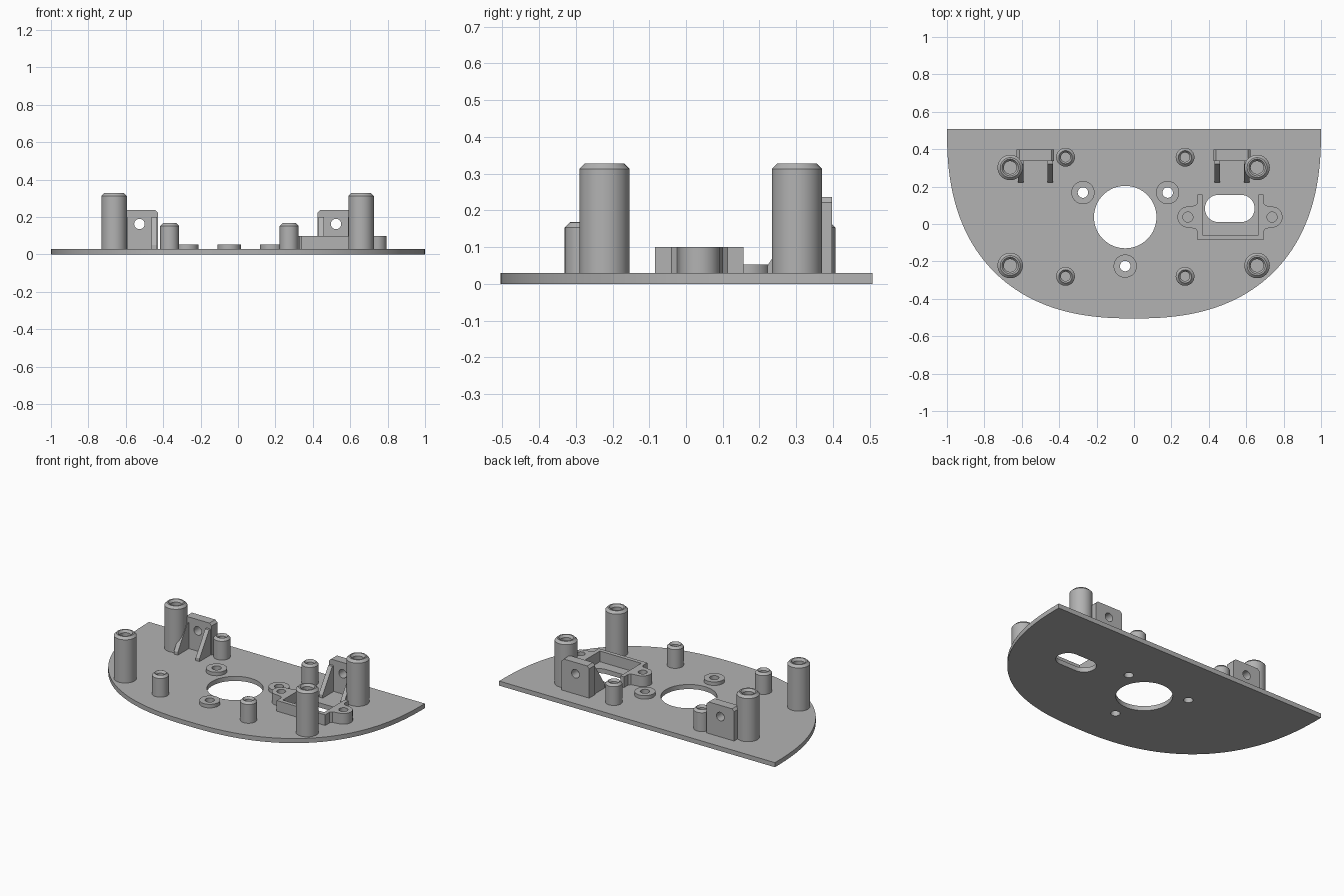
import bpy, bmesh, math
from mathutils import Matrix

cube = bpy.data.objects.get("Cube")
if cube:
    bpy.data.objects.remove(cube, do_unlink=True)

grey = bpy.data.materials.new("grey_plastic")
grey.use_nodes = True
colour = (0.45, 0.45, 0.45, 1)
grey.diffuse_color = colour
grey.node_tree.nodes["Principled BSDF"].inputs["Base Color"].default_value = colour

BASE = 0.03  # plate thickness
# Axis swaps that stand a flat outline upright
FACING_FRONT = Matrix(((1, 0, 0, 0), (0, 0, -1, 0), (0, 1, 0, 0), (0, 0, 0, 1)))
FACING_SIDE = Matrix(((0, 0, 1, 0), (1, 0, 0, 0), (0, 1, 0, 0), (0, 0, 0, 1)))


def finish(obj):
    obj.data.materials.clear()
    obj.data.materials.append(grey)
    bpy.ops.object.select_all(action='DESELECT')
    obj.select_set(True)
    bpy.context.view_layer.objects.active = obj
    bpy.ops.object.shade_smooth_by_angle(angle=math.radians(30))
    return obj


def arc(cx, cy, r, start=0, end=360, n=40):
    full = abs(end - start) == 360
    steps = n if full else n + 1
    angles = [math.radians(start + (end - start) * i / n) for i in range(steps)]
    return [(cx + r * math.cos(a), cy + r * math.sin(a)) for a in angles]


def prism(name, outlines, low, high, turn=None):
    """Extrude an outline with optional holes between two heights."""
    curve = bpy.data.curves.new(name + "_outline", 'CURVE')
    curve.dimensions = '2D'
    curve.fill_mode = 'BOTH'
    curve.extrude = (high - low) / 2
    for pts in outlines:
        spline = curve.splines.new('POLY')
        spline.points.add(len(pts) - 1)
        for p, (x, y) in zip(spline.points, pts):
            p.co = (x, y, 0, 1)
        spline.use_cyclic_u = True
    temp = bpy.data.objects.new(name + "_outline", curve)
    bpy.context.collection.objects.link(temp)
    mesh = bpy.data.meshes.new_from_object(
        temp.evaluated_get(bpy.context.evaluated_depsgraph_get()))
    bpy.data.objects.remove(temp, do_unlink=True)
    mesh.name = name
    mesh.transform(Matrix.Translation((0, 0, (low + high) / 2)))
    if turn:
        mesh.transform(turn)
    bm = bmesh.new()
    bm.from_mesh(mesh)
    bmesh.ops.remove_doubles(bm, verts=bm.verts, dist=1e-5)
    bmesh.ops.recalc_face_normals(bm, faces=bm.faces)
    bm.to_mesh(mesh)
    bm.free()
    obj = bpy.data.objects.new(name, mesh)
    bpy.context.collection.objects.link(obj)
    return finish(obj)


def standoff(name, x, y, r, top, bore, chamfer=0.015):
    """Turned post with chamfered rim and a countersunk blind bore."""
    profile = [(0, BASE + 0.02), (bore, BASE + 0.02), (bore, top - chamfer),
               (bore + chamfer * 0.7, top), (r - chamfer, top),
               (r, top - chamfer), (r, BASE - 0.01), (0, BASE - 0.01)]
    bm = bmesh.new()
    verts = [bm.verts.new((px, 0, pz)) for px, pz in profile]
    edges = [bm.edges.new(pair) for pair in zip(verts, verts[1:])]
    bmesh.ops.spin(bm, geom=verts + edges, cent=(0, 0, 0), axis=(0, 0, 1),
                   angle=math.tau, steps=40)
    bmesh.ops.remove_doubles(bm, verts=bm.verts, dist=1e-5)
    bmesh.ops.recalc_face_normals(bm, faces=bm.faces)
    mesh = bpy.data.meshes.new(name)
    bm.to_mesh(mesh)
    bm.free()
    obj = bpy.data.objects.new(name, mesh)
    obj.location = (x, y, 0)
    bpy.context.collection.objects.link(obj)
    return finish(obj)


# Base plate: straight back edge, full rounded front
back, depth, power = 0.507, 1.012, 2 / 2.42
outline = []
for i in range(97):
    a = math.pi * i / 96
    c, s = math.cos(a), max(math.sin(a), 0)
    outline.append((math.copysign(abs(c) ** power, c), back - depth * s ** power))

bosses = [(-0.273, 0.168), (0.18, 0.168), (-0.047, -0.225)]
slot = arc(0.572, 0.083, 0.073, -90, 90, 20) + arc(0.452, 0.083, 0.073, 90, 270, 20)
holes = [arc(-0.047, 0.037, 0.167, n=64), slot]
holes += [arc(x, y, 0.028) for x, y in bosses]
prism("base_plate", [outline] + holes, 0, BASE)

# Low ring bosses around the central opening
for i, (x, y) in enumerate(bosses):
    prism(f"ring_boss_{i + 1}", [arc(x, y, 0.062), arc(x, y, 0.028)], BASE, 0.053)

# Tall and short standoffs
for place, tall_y, short_y in (("back", 0.302, 0.357), ("front", -0.222, -0.28)):
    for side, tall_x, short_x in (("left", 0.658, 0.273), ("right", -0.662, -0.366)):
        standoff(f"tall_standoff_{place}_{side}", tall_x, tall_y, 0.068, 0.328, 0.034)
        standoff(f"short_standoff_{place}_{side}", short_x, short_y, 0.05, 0.168, 0.025)

# Upright drilled brackets, each with two sloping gussets
for side, cx in (("left", 0.524), ("right", -0.527)):
    w, top, cut = 0.1, 0.237, 0.015
    panel = [(cx - w, BASE), (cx + w, BASE), (cx + w, top - cut), (cx + w - cut, top),
             (cx - w + cut, top), (cx - w, top - cut)]
    prism(f"bracket_{side}", [panel, arc(cx, 0.163, 0.028)], -0.397, -0.336, FACING_FRONT)
    rib = [(0.337, BASE), (0.337, 0.2), (0.32, 0.2), (0.222, 0.05), (0.222, BASE)]
    for label, offset in (("outer", 0.079), ("inner", -0.079)):
        mid = cx + math.copysign(offset, cx * offset)
        prism(f"gusset_{side}_{label}", [rib], mid - 0.014, mid + 0.014, FACING_SIDE)

# Connector housing: wall on three sides around the slot
left, right, front, rear, wall, rim = 0.34, 0.692, -0.085, 0.157, 0.026, 0.1
housing = [(left, rear), (left, front), (right, front), (right, rear),
           (right - wall, rear), (right - wall, front + wall),
           (left + wall, front + wall), (left + wall, rear)]
prism("connector_housing", [housing], BASE, rim)

# Screw ears flaring into the housing walls
for name, cx, edge, sign in (("right", 0.288, left, 1), ("left", 0.738, right, -1)):
    cy, r = 0.037, 0.056
    tip = arc(cx, cy, r, 90, 90 + 180 * sign, 20)
    flare = [(edge - 0.012 * sign, cy - r - 0.006), (edge, cy - r - 0.02),
             (edge, cy + r + 0.02), (edge - 0.012 * sign, cy + r + 0.006)]
    prism(f"screw_ear_{name}", [tip + flare, arc(cx, cy, 0.027)], BASE, rim)
